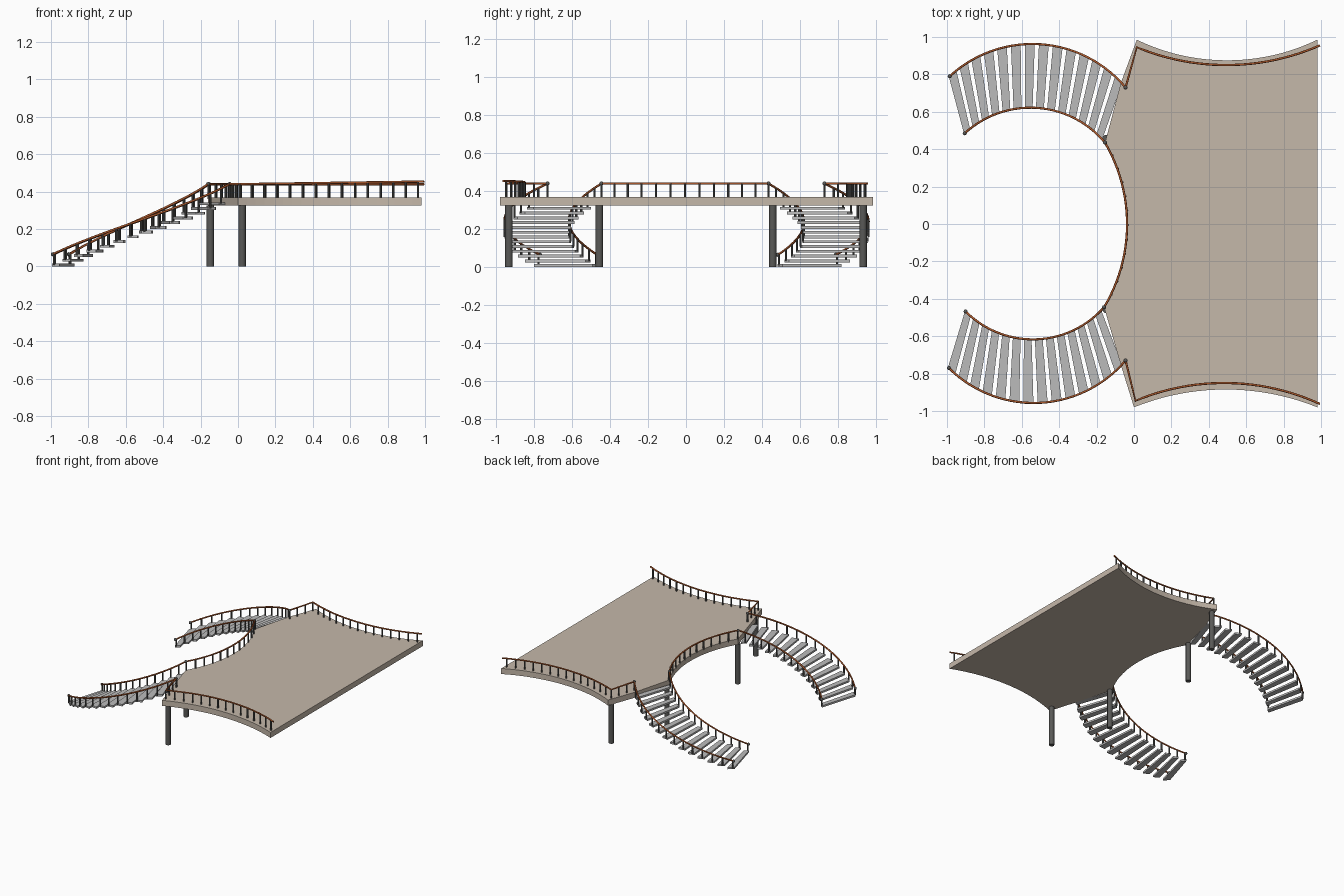
import bpy, bmesh
from math import atan2, cos, sin, pi
from mathutils import Vector

if "Cube" in bpy.data.objects:
    bpy.data.objects.remove(bpy.data.objects["Cube"])


def material(name, rgb):
    m = bpy.data.materials.new(name)
    m.diffuse_color = (*rgb, 1)
    m.use_nodes = True
    m.node_tree.nodes["Principled BSDF"].inputs["Base Color"].default_value = m.diffuse_color
    return m


STONE = material("deck_stone", (0.56, 0.48, 0.40))
WOOD = material("rail_wood", (0.42, 0.10, 0.025))
METAL = material("dark_metal", (0.10, 0.10, 0.095))
STEP = material("step_grey", (0.50, 0.50, 0.50))


def arc(a, b, c):
    """Function of t in 0..1 along the circular arc from a through b to c."""
    (ax, ay), (bx, by), (cx, cy) = a, b, c
    d = 2 * (ax * (by - cy) + bx * (cy - ay) + cx * (ay - by))
    A, B, C = ax * ax + ay * ay, bx * bx + by * by, cx * cx + cy * cy
    ux = (A * (by - cy) + B * (cy - ay) + C * (ay - by)) / d
    uy = (A * (cx - bx) + B * (ax - cx) + C * (bx - ax)) / d
    r = ((ax - ux) ** 2 + (ay - uy) ** 2) ** 0.5
    a0 = atan2(ay - uy, ax - ux)
    sweep = (atan2(cy - uy, cx - ux) - a0 + pi) % (2 * pi) - pi
    return lambda t: (ux + r * cos(a0 + sweep * t), uy + r * sin(a0 + sweep * t))


def finish(name, bm, mat, smooth=False):
    bmesh.ops.recalc_face_normals(bm, faces=bm.faces)
    me = bpy.data.meshes.new(name)
    bm.to_mesh(me)
    bm.free()
    me.materials.append(mat)
    ob = bpy.data.objects.new(name, me)
    bpy.context.collection.objects.link(ob)
    if smooth:
        bpy.ops.object.select_all(action='DESELECT')
        ob.select_set(True)
        bpy.context.view_layer.objects.active = ob
        bpy.ops.object.shade_smooth_by_angle()
    return ob


def prism(bm, outline, z0, z1):
    lo = [bm.verts.new((x, y, z0)) for x, y in outline]
    hi = [bm.verts.new((x, y, z1)) for x, y in outline]
    bm.faces.new(lo)
    bm.faces.new(hi)
    n = len(lo)
    for i in range(n):
        j = (i + 1) % n
        bm.faces.new((lo[i], lo[j], hi[j], hi[i]))


def post(bm, x, y, z0, z1, r, sides=10):
    prism(bm, [(x + r * cos(2 * pi * k / sides), y + r * sin(2 * pi * k / sides))
               for k in range(sides)], z0, z1)


def rail(name, pts, r=0.006):
    """Round handrail along a path, with a ball on each stair-side end."""
    cu = bpy.data.curves.new(name, 'CURVE')
    cu.dimensions = '3D'
    cu.bevel_depth = r
    cu.bevel_resolution = 2
    cu.use_fill_caps = True
    sp = cu.splines.new('POLY')
    sp.points.add(len(pts) - 1)
    for p, co in zip(sp.points, pts):
        p.co = (*co, 1)
    cu.materials.append(WOOD)
    ob = bpy.data.objects.new(name, cu)
    bpy.context.collection.objects.link(ob)
    bpy.ops.object.select_all(action='DESELECT')
    ob.select_set(True)
    bpy.context.view_layer.objects.active = ob
    bpy.ops.object.convert(target='MESH')


def balls(name, pts):
    bm = bmesh.new()
    for p in pts:
        new = bmesh.ops.create_uvsphere(bm, u_segments=12, v_segments=8, radius=0.011)
        bmesh.ops.translate(bm, verts=new["verts"], vec=Vector(p))
    finish(name, bm, METAL, True)


def samples(f, n):
    return [f(i / n) for i in range(n + 1)]


DECK_LOW, DECK_TOP, RAIL_Z = 0.325, 0.37, 0.44

# Deck slab with three concave sides
back = arc((0.015, 0.985), (0.485, 0.875), (0.98, 0.985))
front = arc((0.98, -0.98), (0.47, -0.885), (0.0, -0.98))
inner = arc((-0.16, -0.445), (-0.037, -0.005), (-0.155, 0.435))
bm = bmesh.new()
prism(bm, samples(back, 20) + samples(front, 20) + [(-0.07, -0.755)]
      + samples(inner, 24) + [(-0.07, 0.755)], DECK_LOW, DECK_TOP)
finish("deck", bm, STONE)

# Support columns
bm = bmesh.new()
for s in (-1, 1):
    post(bm, 0.022, s * 0.933, 0, DECK_LOW, 0.02, 16)
    post(bm, -0.148, s * 0.457, 0, DECK_LOW, 0.02, 16)
finish("support_columns", bm, METAL, True)

# Inner deck railing
rail("inner_deck_rail", [(x, y, RAIL_Z) for x, y in samples(inner, 24)])
bm = bmesh.new()
for x, y in samples(inner, 12):
    post(bm, x + 0.004, y, DECK_TOP - 0.01, RAIL_Z, 0.006)
finish("inner_deck_balusters", bm, METAL, True)

# Outer deck railings: short return beside the stair, then the curved side
for side, s, x0, end_y, rise in (("back", 1, 0.015, 0.955, 0.0),
                                 ("front", -1, 0.008, 0.962, 0.014)):
    curve = arc((x0, s * 0.945), (0.47, s * 0.85), (0.994, s * end_y))
    start = (-0.045, s * 0.73)
    path = [(*start, RAIL_Z)]
    path += [(x, y, RAIL_Z + rise * i / 24) for i, (x, y) in enumerate(samples(curve, 24))]
    rail(side + "_deck_rail", path)
    bm = bmesh.new()
    for i in range(3):
        p = Vector(start).lerp(Vector((x0, s * 0.945)), i / 3)
        post(bm, p.x, p.y, DECK_TOP - 0.01, RAIL_Z, 0.006)
    for i in range(15):
        t = i / 14.5
        x, y = curve(t)
        post(bm, min(x, 0.97), y, DECK_TOP - 0.01, RAIL_Z + rise * t, 0.006)
    finish(side + "_deck_balusters", bm, METAL, True)

# Curved stairs: floating treads between an inner and an outer arc
N, RISE = 14, 0.0252
flights = {
    "back": (arc((-0.905, 0.485), (-0.55, 0.622), (-0.155, 0.435)),
             arc((-0.985, 0.79), (-0.57, 0.962), (-0.045, 0.73))),
    "front": (arc((-0.90, -0.468), (-0.54, -0.617), (-0.16, -0.445)),
              arc((-0.99, -0.77), (-0.54, -0.957), (-0.045, -0.73))),
}
for side, (fin, fout) in flights.items():
    bm = bmesh.new()
    for i in range(N):
        a, b = (i - 0.08) / N, (i + 0.62) / N
        z = 0.015 + i * RISE
        prism(bm, [fin(a), fin(b), fout(b), fout(a)], max(z - 0.015, 0), z)
    finish(side + "_stair_treads", bm, STEP)

    bm = bmesh.new()
    for f in (fin, fout):
        for i in range(N):
            t = (i + 0.12) / N
            x, y = f(t)
            post(bm, x, y, 0.008 + i * RISE, 0.065 + 0.375 * t, 0.006)
    finish(side + "_stair_balusters", bm, METAL, True)

    for label, f in (("inner", fin), ("outer", fout)):
        pts = [(x, y, 0.065 + 0.375 * i / 28) for i, (x, y) in enumerate(samples(f, 28))]
        rail(f"{side}_stair_{label}_rail", pts)
        balls(f"{side}_stair_{label}_rail_ends", (pts[0], pts[-1]))
